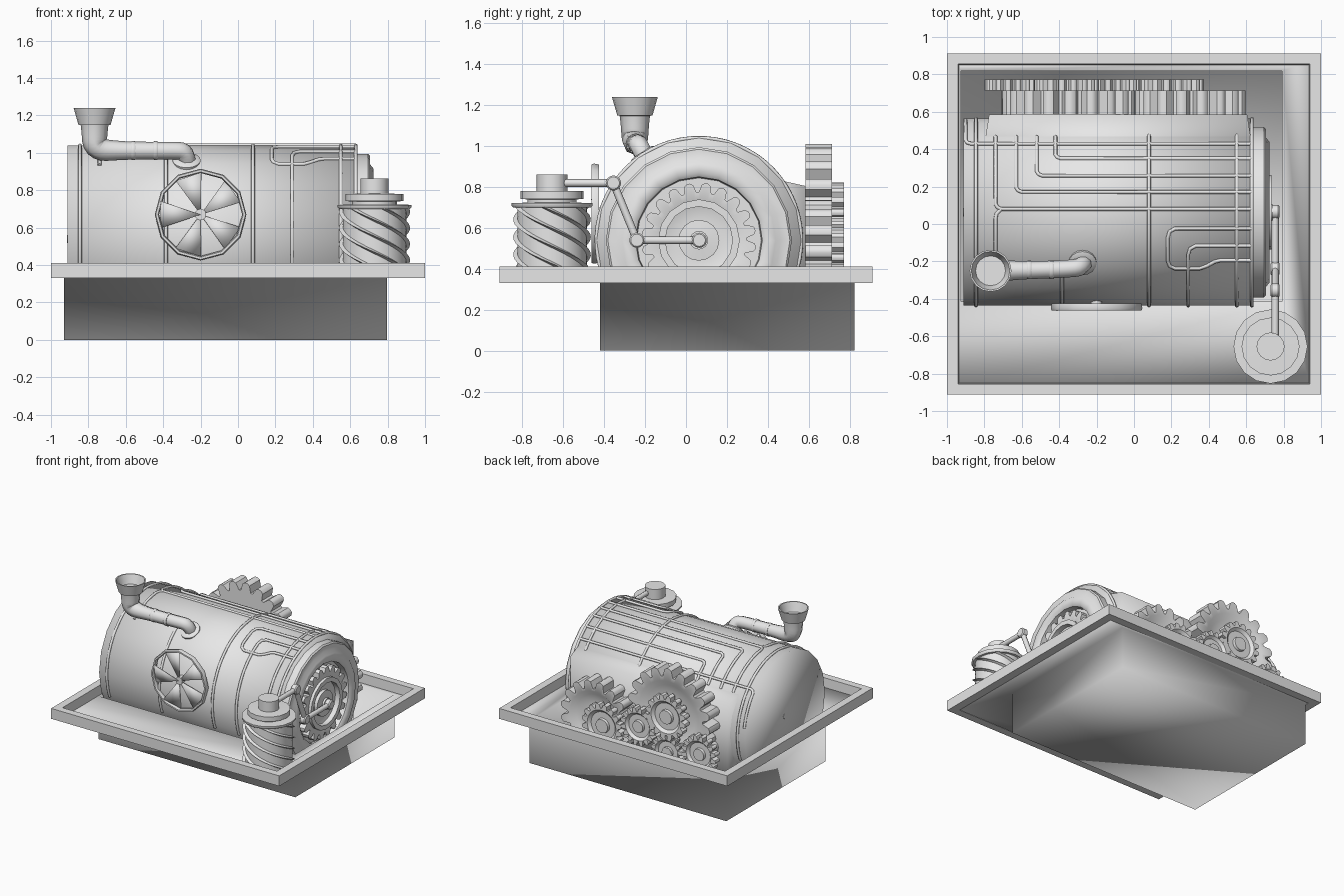
import bpy, bmesh
from math import sin, cos, pi, radians
from mathutils import Matrix, Vector

old = bpy.data.objects.get("Cube")
if old:
    bpy.data.objects.remove(old, do_unlink=True)

grey = bpy.data.materials.new("plain_grey")
grey.use_nodes = True
grey.diffuse_color = (0.8, 0.8, 0.8, 1)
grey.node_tree.nodes["Principled BSDF"].inputs["Base Color"].default_value = (0.8, 0.8, 0.8, 1)

AXES = {"x": Matrix.Rotation(pi / 2, 4, "Y"), "y": Matrix.Rotation(-pi / 2, 4, "X"), "z": Matrix()}
DRUM_Y, DRUM_Z, DRUM_R = 0.063, 0.54, 0.5


def finish(name, bm, axis="z", loc=(0, 0, 0), angle=40):
    """Turn a bmesh into a smooth shaded object lying along an axis."""
    bmesh.ops.recalc_face_normals(bm, faces=bm.faces)
    bm.transform(Matrix.Translation(loc) @ AXES[axis])
    mesh = bpy.data.meshes.new(name)
    bm.to_mesh(mesh)
    bm.free()
    mesh.materials.append(grey)
    ob = bpy.data.objects.new(name, mesh)
    bpy.context.collection.objects.link(ob)
    bpy.ops.object.select_all(action="DESELECT")
    ob.select_set(True)
    bpy.context.view_layer.objects.active = ob
    if angle:
        bpy.ops.object.shade_smooth_by_angle(angle=radians(angle))
    else:
        bpy.ops.object.shade_smooth()
    return ob


def loft(name, loops, closed=False, **kw):
    """Bridge equal loops of points, capping the ends unless closed."""
    bm = bmesh.new()
    rings = [[bm.verts.new(p) for p in loop] for loop in loops]
    pairs = list(zip(rings, rings[1:])) + ([(rings[-1], rings[0])] if closed else [])
    for a, b in pairs:
        for i in range(len(a)):
            j = (i + 1) % len(a)
            bm.faces.new((a[i], a[j], b[j], b[i]))
    if not closed:
        bm.faces.new(rings[0])
        bm.faces.new(rings[-1])
    return finish(name, bm, **kw)


def star(radii, teeth, h, turn=0):
    n = len(radii) * teeth
    return [(radii[i % len(radii)] * cos(2 * pi * i / n + turn),
             radii[i % len(radii)] * sin(2 * pi * i / n + turn), h) for i in range(n)]


def lathe(name, profile, n=20, **kw):
    """Profile points are (radius, height)."""
    return loft(name, [star((r,), n, h) for r, h in profile], **kw)


def gear(name, r, depth, teeth, h0, h1, dish, **kw):
    """Toothed wheel with a recessed face and a raised boss."""
    tooth = (r - depth, r - depth, r - depth * 0.2, r, r, r - depth * 0.2)
    n = len(tooth) * teeth
    face = ((0.72, 0), (0.6, dish), (0.32, dish), (0.3, 0))
    return loft(name, [star(tooth, teeth, h0), star(tooth, teeth, h1)]
                + [star((r * s,), n, h1 - d) for s, d in face], **kw)


def tube(name, pts, r, radii=None, nurbs=False):
    cu = bpy.data.curves.new(name, "CURVE")
    cu.dimensions = "3D"
    cu.bevel_depth, cu.bevel_resolution, cu.use_fill_caps = r, 2, True
    sp = cu.splines.new("NURBS" if nurbs else "POLY")
    sp.points.add(len(pts) - 1)
    for i, p in enumerate(pts):
        sp.points[i].co = (*p, 1)
        sp.points[i].radius = radii[i] if radii else 1
    if nurbs:
        sp.order_u, sp.use_endpoint_u, sp.resolution_u = 3, True, 5
    cu.materials.append(grey)
    bpy.context.collection.objects.link(bpy.data.objects.new(name, cu))


def drum_pipe(name, path, r=0.01):
    """Pipe hugging the drum; path points are (x, degrees from the top)."""
    pts = []
    for (x0, a0), (x1, a1) in zip(path, path[1:]):
        steps = max(1, int(abs(a1 - a0) / 6))
        for k in range(steps):
            pts.append((x0 + (x1 - x0) * k / steps, a0 + (a1 - a0) * k / steps))
    pts.append(path[-1])
    tube(name, [(x, DRUM_Y + DRUM_R * sin(radians(a)), DRUM_Z + DRUM_R * cos(radians(a)))
                for x, a in pts], r)


def rect(x0, x1, y0, y1, z):
    return [(x0, y0, z), (x1, y0, z), (x1, y1, z), (x0, y1, z)]


def frame(x, y, z):
    return rect(-x, x, -y, y, z)


# Base: tub with a shelf, and the raised rim around it
loft("base_tub", [rect(-.93, .797, -.42, .823, 0), rect(-.93, .797, -.42, .823, .332),
                  frame(.95, .87, .332), frame(.95, .87, .338),
                  rect(-.925, .792, -.415, .818, .338), rect(-.925, .792, -.415, .818, .006)], angle=0)
loft("base_rim", [frame(1, .912, .33), frame(1, .912, .412), frame(.94, .855, .412),
                  frame(.935, .85, .33)], closed=True)

# Drum and its end
axle = (0, DRUM_Y, DRUM_Z)
lathe("drum", [(DRUM_R, -.912), (DRUM_R, .64)], axis="x", loc=axle, angle=0)
lathe("drum_end_ring", [(.455, .63), (.455, .695), (.445, .705), (.40, .705), (.375, .725),
                        (.33, .725), (.31, .71), (.305, .665)], axis="x", loc=axle)
gear("end_gear", .28, .045, 20, .66, .715, .02, axis="x", loc=axle)
lathe("end_bearing", [(.2, .68), (.2, .735), (.165, .735), (.165, .68)], 16,
      closed=True, axis="x", loc=axle)
lathe("end_hub", [(.1, .68), (.1, .72), (.045, .725), (.045, .74)], 16, axis="x", loc=axle)
lathe("back_axle_stub", [(.022, -.915), (.022, -.88)], 12, axis="x", loc=axle)

# Tapered gear mount behind the drum
loft("gear_mount", [[(x * s - .085, y, z) for x, z in ((-1, .1), (1, .1), (1, top), (-1, top))]
                    for y, s, top in ((.3, .735, .87), (.585, .69, .805))], angle=0)

# Bands and pipes running over the drum
for x in (-.845, .08, .55, .63):
    drum_pipe("drum_band", [(x, -112), (x, 112)])
drum_pipe("front_band", [(-.385, -112), (-.385, -32)])
for x, a in ((-.9, 47), (-.42, 35), (-.52, 23), (-.63, 12.5), (-.74, 2)):
    top = 80 if a == 47 else 54
    drum_pipe("top_pipe", [(x, top), (x, a + 3), (x + .01, a + 1), (x + .03, a), (.63, a)])
drum_pipe("front_drop_pipe", [(-.71, 2), (-.735, -1), (-.74, -4), (-.74, -38)])
drum_pipe("loop_pipe", [(.63, -10), (.22, -10), (.19, -12), (.18, -16), (.18, -31), (.19, -35),
                        (.22, -37), (.35, -37), (.39, -35), (.43, -32), (.46, -31), (.63, -31)])
drum_pipe("short_drop_pipe", [(.63, -21), (.33, -21), (.3, -23), (.29, -27), (.29, -112)])

# Chimney with cup, couplings and flange
tube("chimney_pipe", [(-.767, -.25, 1.17), (-.767, -.25, 1.13), (-.767, -.25, 1.015), (-.62, -.248, 1.012),
                      (-.5, -.245, 1.012), (-.36, -.24, 1.012), (-.265, -.23, 1.01),
                      (-.27, -.19, .92)], .047, (1.65, 1.5, 1.35, 1.05, 1, 1, 1, 1), True)
lathe("chimney_cup", [(.07, 1.148), (.086, 1.15), (.112, 1.24), (.103, 1.24), (.08, 1.17)], 16,
      loc=(-.767, -.25, 0))
for x in (-.56, -.44):
    lathe("chimney_coupling", [(.047, -.012), (.05, -.008), (.05, .008), (.047, .012)], 16,
          axis="x", loc=(x, -.245, 1.012))
flange = lathe("chimney_flange", [(.075, -.03), (.075, .01), (.055, .02)], 16)
flange.location = (-.275, -.205, .953)
flange.rotation_euler.x = radians(33)

# Fan on the front of the drum
hub = (-.2, 0, .67)
lathe("fan_rim", [(.245, -.45), (.24, -.463), (.228, -.463), (.222, -.45), (.228, -.425), (.24, -.425)], 12,
      closed=True, axis="y", loc=hub)
lathe("fan_hub", [(.03, -.455), (.03, -.38)], 12, axis="y", loc=hub)
bm = bmesh.new()
for i in range(5):
    a, b = 2 * pi * i / 5 + .3, 2 * pi * i / 5 + .95
    pts = [(0, -.45, 0), (.225 * cos(a), -.458, .225 * sin(a)), (.225 * cos(b), -.435, .225 * sin(b))]
    bm.faces.new([bm.verts.new(p) for p in pts])
blades = finish("fan_blades", bm, loc=hub)
blades.modifiers.new("thickness", "SOLIDIFY").thickness = .006

# Gear train at the back: wide gears, then narrow gears
for x, z, r, teeth in ((-.35, .65, .36, 18), (.3, .44, .30, 16)):
    gear("wide_gear", r, .065, teeth, .585, .715, .03, axis="y", loc=(x, 0, z))
for x, z, r in ((.2, .43, .175), (-.115, .51, .15), (-.36, .65, .175), (-.37, .37, .14), (-.65, .43, .15)):
    gear("narrow_gear", r, .035, 16, .715, .772, .02, axis="y", loc=(x, 0, z))
    lathe("gear_shaft", [(.045, .55), (.045, .77)], 12, axis="y", loc=(x, 0, z))

# Worm screw with thin twisted ridges, and its cap
post = (.73, -.655, 0)
ridge = (.19,) + (.17,) * 8
loft("worm_screw", [star(ridge, 6, .34 + .37 * k / 24, -4.5 * k / 24) for k in range(25)], loc=post, angle=25)
lathe("worm_cap", [(.19, .70), (.198, .71), (.198, .722), (.12, .724), (.12, .74), (.155, .742),
                   (.155, .78), (.075, .782), (.075, .862)], 16, loc=post)

# Crank linkage from the drum hub to the worm
joints = [Vector((.755, y, z)) for y, z in ((.065, .54), (-.24, .54), (-.355, .82), (-.62, .82))]
for a, b in zip(joints, joints[1:]):
    tube("crank_rod", [a, b], .019)
for p in joints[:3]:
    lathe("crank_joint", [(.03, -.024), (.037, -.016), (.037, .016), (.03, .024)], 14, axis="x", loc=p)
